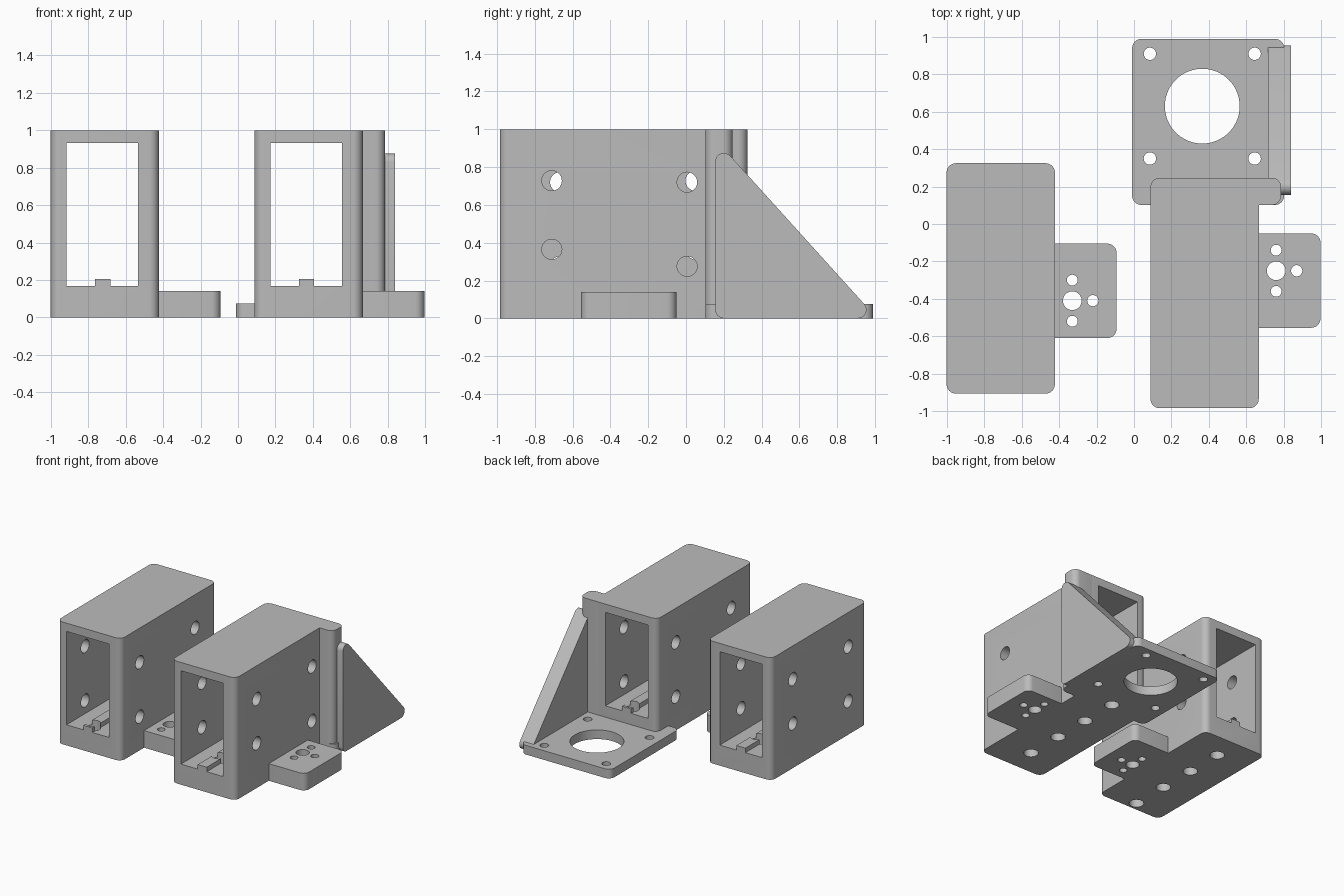
import bpy, bmesh, math
from mathutils import Vector

old = bpy.data.objects.get("Cube")
if old:
    bpy.data.objects.remove(old, do_unlink=True)

grey = bpy.data.materials.new("plain grey")
grey.use_nodes = True
grey.diffuse_color = (0.5, 0.5, 0.5, 1)
grey.node_tree.nodes["Principled BSDF"].inputs["Base Color"].default_value = (0.5, 0.5, 0.5, 1)

PLACE = {
    "x": lambda u, v, w: (w, u, v),
    "y": lambda u, v, w: (u, w, v),
    "z": lambda u, v, w: (u, v, w),
}


def rounded(centres, r, steps=8):
    """Outline around counter-clockwise corner centres, offset by r."""
    pts, n = [], len(centres)
    for i in range(n):
        p, c, q = (Vector(centres[(i + k) % n]) for k in (-1, 0, 1))
        a, b = c - p, q - c
        start = math.atan2(-a.x, a.y)
        turn = (math.atan2(-b.x, b.y) - start) % math.tau
        for s in range(steps + 1):
            t = start + turn * s / steps
            pts.append((c.x + r * math.cos(t), c.y + r * math.sin(t)))
    return pts


def rect(x0, x1, y0, y1, r=0.05):
    return rounded([(x0 + r, y0 + r), (x1 - r, y0 + r), (x1 - r, y1 - r), (x0 + r, y1 - r)], r)


def circle(u, v, r, n=40):
    return [(u + r * math.cos(math.tau * i / n), v + r * math.sin(math.tau * i / n)) for i in range(n)]


def prism(name, outline, axis, lo, hi):
    bm = bmesh.new()
    put = PLACE[axis]
    bottom = [bm.verts.new(put(u, v, lo)) for u, v in outline]
    top = [bm.verts.new(put(u, v, hi)) for u, v in outline]
    bm.faces.new(bottom)
    bm.faces.new(top)
    n = len(outline)
    for i in range(n):
        j = (i + 1) % n
        bm.faces.new((bottom[i], bottom[j], top[j], top[i]))
    bmesh.ops.recalc_face_normals(bm, faces=bm.faces)
    mesh = bpy.data.meshes.new(name)
    bm.to_mesh(mesh)
    bm.free()
    mesh.materials.append(grey)
    ob = bpy.data.objects.new(name, mesh)
    bpy.context.collection.objects.link(ob)
    return ob


def activate(ob):
    bpy.ops.object.select_all(action="DESELECT")
    ob.select_set(True)
    bpy.context.view_layer.objects.active = ob


def cut(ob, outline, axis, lo, hi):
    cutter = prism("cutter", outline, axis, lo, hi)
    cutter.hide_render = True
    mod = ob.modifiers.new("cut", "BOOLEAN")
    mod.operation = "DIFFERENCE"
    mod.solver = "EXACT"
    mod.object = cutter
    activate(ob)
    bpy.ops.object.modifier_apply(modifier=mod.name)
    bpy.data.objects.remove(cutter, do_unlink=True)


def finish(ob):
    activate(ob)
    bpy.ops.object.shade_smooth_by_angle(angle=math.radians(30))


FLOOR_HOLES = (0.175, -0.138, -0.452, -0.766)


def housing(side, dx, flip):
    fy = (lambda y: -0.66 - y) if flip else (lambda y: y)

    def span(a, b):
        return sorted((fy(a), fy(b)))

    # Tall box with an open channel and a low rib along its floor
    y0, y1 = span(-0.985, 0.247)
    box = prism(side + "_housing", rect(0.088 + dx, 0.667 + dx, y0, y1), "z", 0, 1)
    channel = [(0.173, 0.168), (0.325, 0.168), (0.325, 0.205), (0.407, 0.205),
               (0.407, 0.168), (0.556, 0.168), (0.556, 0.932), (0.173, 0.932)]
    cut(box, [(x + dx, z) for x, z in channel], "y", y0 - 0.1, y1 + 0.1)

    # Screw holes through both walls and through the floor
    for y, z in ((-0.71, 0.728), (-0.71, 0.365), (0.006, 0.72), (0.006, 0.275)):
        cut(box, circle(fy(y), z, 0.053), "x", dx, dx + 0.8)
    for y in FLOOR_HOLES:
        cut(box, circle(0.365 + dx, fy(y), 0.055), "z", -0.1, 0.4)
    finish(box)

    # Low mounting tab with one large and three small holes
    t0, t1 = span(-0.555, -0.05)
    tab = prism(side + "_mounting_tab", rect(0.57 + dx, 0.997 + dx, t0, t1), "z", 0, 0.14)
    for x, y, r in ((0.76, -0.25, 0.05), (0.76, -0.14, 0.029),
                    (0.76, -0.36, 0.029), (0.87, -0.25, 0.03)):
        cut(tab, circle(x + dx, fy(y), r), "z", -0.1, 0.3)
    finish(tab)


housing("left", 0, False)
housing("right", -1.09, True)

# Motor plate behind the left housing
plate = prism("motor_plate", rect(-0.01, 0.803, 0.102, 0.99), "z", 0, 0.075)
cut(plate, circle(0.365, 0.63, 0.2, 72), "z", -0.1, 0.2)
for hx in (0.085, 0.645):
    for hy in (0.35, 0.91):
        cut(plate, circle(hx, hy, 0.033), "z", -0.1, 0.2)
cut(plate, circle(0.365, FLOOR_HOLES[0], 0.055), "z", -0.1, 0.2)
finish(plate)

# Full-height post joining the housing to the brace
finish(prism("corner_post", rect(0.565, 0.787, 0.102, 0.247), "z", 0, 1))

# Triangular brace with rounded corners
brace = rounded([(0.2, 0.045), (0.91, 0.045), (0.2, 0.83)], 0.045)
finish(prism("triangular_brace", brace, "x", 0.717, 0.84))
